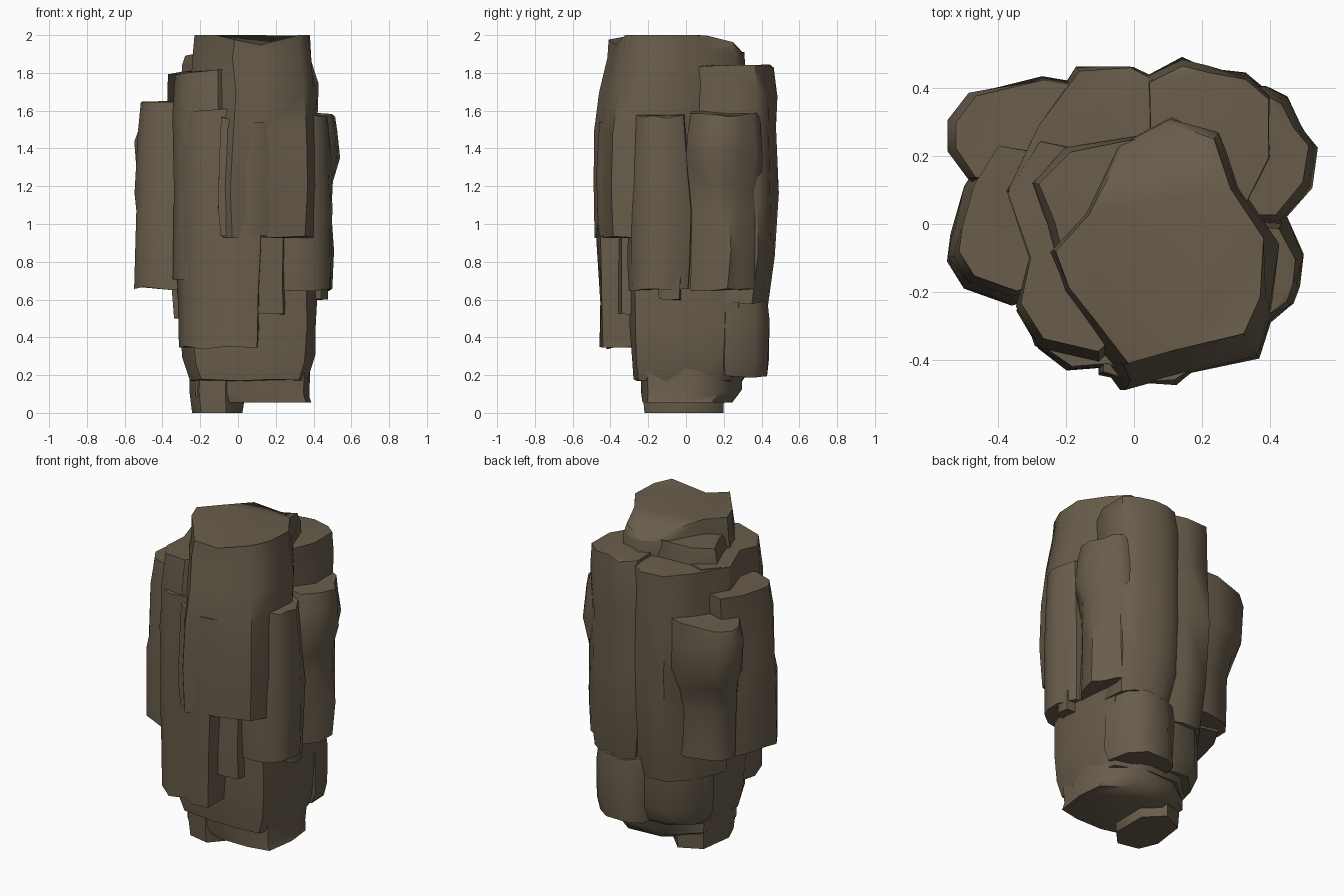
import bpy, bmesh, math, random

random.seed(4)
rock = bpy.data.materials.new("brown rock")
rock.diffuse_color = (0.14, 0.11, 0.071, 1)


def column(name, outline, rings, tilt=(0, 0), jitter=0.009, rough_ends=True, top=None):
    """Faceted rock column: one outline, rings of (z, scale, dx, dy), tilted or shaped top."""
    cx = sum(p[0] for p in outline) / len(outline)
    cy = sum(p[1] for p in outline) / len(outline)
    bm = bmesh.new()
    loops = []
    for i, (z, s, dx, dy) in enumerate(rings):
        loop = []
        last = i == len(rings) - 1
        inner = 0 < i < len(rings) - 1
        for x, y in outline:
            j = jitter if inner else 0
            px = cx + (x - cx) * s + dx + random.uniform(-j, j)
            py = cy + (y - cy) * s + dy + random.uniform(-j, j)
            j = 3 * jitter if inner else (jitter if rough_ends else 0)
            pz = z + random.uniform(-j, j)
            if last:
                pz += tilt[0] * (x - cx) + tilt[1] * (y - cy)
                if top:
                    pz = top(px, py)
            loop.append(bm.verts.new((px, py, pz)))
        loops.append(loop)
    n = len(outline)
    for a, b in zip(loops, loops[1:]):
        for k in range(n):
            bm.faces.new((a[k], a[(k + 1) % n], b[(k + 1) % n], b[k]))
    bm.faces.new(loops[0])
    bm.faces.new(loops[-1])
    bmesh.ops.triangulate(bm, faces=[f for f in bm.faces if len(f.verts) > 4])
    bmesh.ops.recalc_face_normals(bm, faces=bm.faces)
    me = bpy.data.meshes.new(name)
    bm.to_mesh(me)
    bm.free()
    ob = bpy.data.objects.new(name, me)
    bpy.context.collection.objects.link(ob)
    me.materials.append(rock)
    bpy.ops.object.select_all(action='DESELECT')
    ob.select_set(True)
    bpy.context.view_layer.objects.active = ob
    bpy.ops.object.shade_smooth_by_angle(angle=math.radians(52))


# Main summit column: top slopes down at front and back, with a shallow dip
column("summit_column",
       [(-0.24, -0.08), (-0.2, -0.19), (-0.12, -0.29), (-0.02, -0.42), (0.12, -0.38),
        (0.33, -0.33), (0.38, -0.22), (0.39, -0.04), (0.29, 0.11), (0.24, 0.26),
        (0.1, 0.31), (-0.04, 0.22), (-0.14, 0.03)],
       [(0.93, 1.1, 0.0, -0.03), (1.2, 1.12, 0.0, -0.03), (1.5, 1.1, 0.0, -0.03),
        (1.72, 1.06, 0.01, -0.02), (1.9, 1.01, 0, 0), (1.98, 0.97, 0, 0)],
       top=lambda x, y: 2.0 - 0.25 * max(0, y - 0.1) - 0.3 * max(0, -0.33 - y)
       - (0.04 if abs(x - 0.1) < 0.06 else 0))
# Lower shoulders behind and left of the summit
column("summit_shoulder",
       [(-0.3, 0.12), (-0.25, 0.0), (-0.22, -0.12), (0.0, -0.1), (0.1, 0.2), (0.0, 0.26), (-0.2, 0.22)],
       [(1.6, 1.05, 0, 0), (1.82, 1.02, 0, 0), (1.91, 0.94, 0.01, 0)], tilt=(0.1, 0))
column("front_left_shoulder",
       [(-0.38, 0.1), (-0.31, -0.1), (-0.34, -0.24), (-0.27, -0.35), (-0.1, -0.39), (0.1, -0.2), (0.0, 0.2),
        (-0.28, 0.26)],
       [(0.7, 1.04, 0, -0.01), (1.2, 1.05, 0, -0.01), (1.6, 1.02, 0, 0), (1.81, 0.95, 0, 0)],
       tilt=(0.1, 0))
# Back columns
column("back_left_column",
       [(-0.37, 0.1), (-0.28, 0.29), (-0.16, 0.45), (-0.01, 0.46), (0.12, 0.39), (0.15, 0.0), (-0.2, 0.0)],
       [(0.5, 0.88, 0, -0.03), (0.8, 0.98, 0, -0.01), (1.15, 1.04, 0, 0), (1.5, 1.02, 0, 0), (1.81, 1.0, 0, 0)],
       tilt=(0.05, 0))
column("back_right_column",
       [(0.04, 0.43), (0.14, 0.48), (0.22, 0.46), (0.33, 0.44), (0.4, 0.38), (0.4, 0.2), (0.3, 0.0), (0.05, 0.0)],
       [(0.58, 0.86, 0.01, -0.02), (0.8, 0.96, 0, 0), (1.15, 1.03, 0, 0), (1.5, 1.0, 0, 0),
        (1.7, 1.0, 0, 0), (1.835, 0.97, 0, -0.01)])
# Left columns
column("left_column",
       [(-0.55, -0.11), (-0.5, -0.19), (-0.36, -0.24), (-0.2, -0.2), (-0.2, 0.2), (-0.42, 0.24), (-0.5, 0.11),
        (-0.54, -0.03)],
       [(0.66, 1.0, 0, 0), (1.1, 0.98, 0, 0), (1.18, 0.93, 0, 0), (1.5, 0.92, 0.01, 0.01), (1.65, 0.89, 0.02, 0.02)])
column("back_left_column_low",
       [(-0.54, 0.3), (-0.48, 0.38), (-0.27, 0.43), (-0.1, 0.4), (-0.1, 0.15), (-0.48, 0.13), (-0.54, 0.22)],
       [(0.67, 0.82, 0.04, -0.05), (0.95, 0.85, 0.04, -0.05), (1.12, 0.88, 0.02, -0.03), (1.22, 1.0, 0, 0),
        (1.42, 1.0, 0, 0), (1.53, 0.96, 0.01, 0)], tilt=(0.12, 0))
# Right columns
column("right_back_column",
       [(0.38, 0.41), (0.45, 0.37), (0.49, 0.29), (0.54, 0.23), (0.52, 0.11), (0.43, 0.0), (0.22, 0.0), (0.22, 0.38)],
       [(0.65, 0.92, -0.03, -0.01), (0.85, 0.93, -0.03, 0), (1.05, 0.95, -0.03, 0), (1.2, 0.91, -0.025, 0),
        (1.36, 1.02, 0, 0), (1.5, 0.95, 0, 0), (1.59, 0.88, -0.01, 0)], tilt=(-0.1, 0))
column("right_column",
       [(0.5, -0.09), (0.49, -0.18), (0.47, -0.24), (0.4, -0.29), (0.3, -0.31), (0.15, -0.3), (0.15, 0.05),
        (0.44, 0.02)],
       [(0.65, 0.95, 0, 0), (0.8, 0.98, 0, 0), (1.05, 1.01, 0, 0), (1.3, 0.93, 0, 0), (1.58, 0.82, 0, 0)],
       tilt=(-0.1, 0))
column("right_chip", [(0.4, -0.13), (0.44, -0.15), (0.48, -0.1), (0.47, -0.03), (0.4, -0.02)],
       [(0.6, 0.9, 0, 0), (0.72, 1, 0, 0)], jitter=0.004)
# Front columns, fading into the summit column
column("front_column",
       [(-0.33, -0.23), (-0.29, -0.36), (-0.19, -0.43), (-0.07, -0.42), (0.01, -0.47), (0.12, -0.45), (0.13, -0.1),
        (-0.3, -0.1)],
       [(0.345, 0.92, 0, 0.0), (0.6, 0.95, 0, 0), (0.9, 0.98, 0, 0), (1.12, 1.0, 0, 0), (1.35, 0.98, 0, 0),
        (1.6, 0.9, 0.0, 0.0)], tilt=(0.05, 0))
column("front_right_overhang",
       [(0.0, -0.47), (0.12, -0.465), (0.2, -0.41), (0.33, -0.36), (0.36, -0.1), (-0.1, -0.1), (-0.1, -0.44)],
       [(0.93, 0.96, 0, 0), (1.1, 1.0, 0, 0), (1.3, 1.0, 0, 0), (1.55, 0.95, 0, 0)], tilt=(-0.1, 0.1))
column("front_slab", [(0.08, -0.36), (0.24, -0.34), (0.26, -0.2), (0.08, -0.2)],
       [(0.52, 1, 0, 0), (0.7, 1, 0, 0), (0.96, 1, 0, 0)])
# Lower body
column("lower_body",
       [(-0.31, -0.15), (-0.24, -0.27), (0.0, -0.28), (0.2, -0.3), (0.36, -0.27), (0.41, -0.1), (0.4, 0.15),
        (0.37, 0.28), (0.15, 0.37), (-0.1, 0.36), (-0.28, 0.2)],
       [(0.17, 0.86, 0, -0.02), (0.28, 0.97, 0, 0), (0.45, 0.99, 0, 0), (0.65, 1.02, 0, 0), (0.95, 1.02, 0, 0)])
column("lower_back_block",
       [(0.03, 0.39), (0.12, 0.44), (0.27, 0.44), (0.37, 0.36), (0.39, 0.2), (0.1, 0.1), (0.0, 0.2)],
       [(0.19, 0.92, -0.01, 0), (0.28, 0.99, 0, 0), (0.5, 1.0, 0, 0), (0.6, 0.93, 0, 0)], tilt=(0, -0.1))
column("lower_back_left_block",
       [(-0.29, 0.14), (-0.25, 0.26), (-0.13, 0.38), (0.04, 0.38), (0.08, 0.1), (-0.2, 0.05)],
       [(0.2, 0.85, 0.01, -0.02), (0.3, 0.95, 0, 0), (0.64, 1.0, 0, 0)])
# Feet
column("right_foot",
       [(-0.23, -0.18), (0.0, -0.24), (0.2, -0.24), (0.35, -0.21), (0.38, 0.0), (0.36, 0.18), (0.2, 0.3),
        (-0.05, 0.28), (-0.23, 0.15)],
       [(0.055, 0.88, 0.04, -0.02), (0.11, 0.98, 0, 0), (0.36, 1.02, 0, 0)], rough_ends=False)
column("left_foot",
       [(-0.25, -0.08), (-0.2, -0.2), (-0.06, -0.23), (0.03, -0.13), (0.03, 0.1), (-0.08, 0.21), (-0.22, 0.14)],
       [(0.0, 0.95, 0, 0), (0.12, 1.0, 0, 0), (0.35, 1.02, 0, 0)], rough_ends=False)
